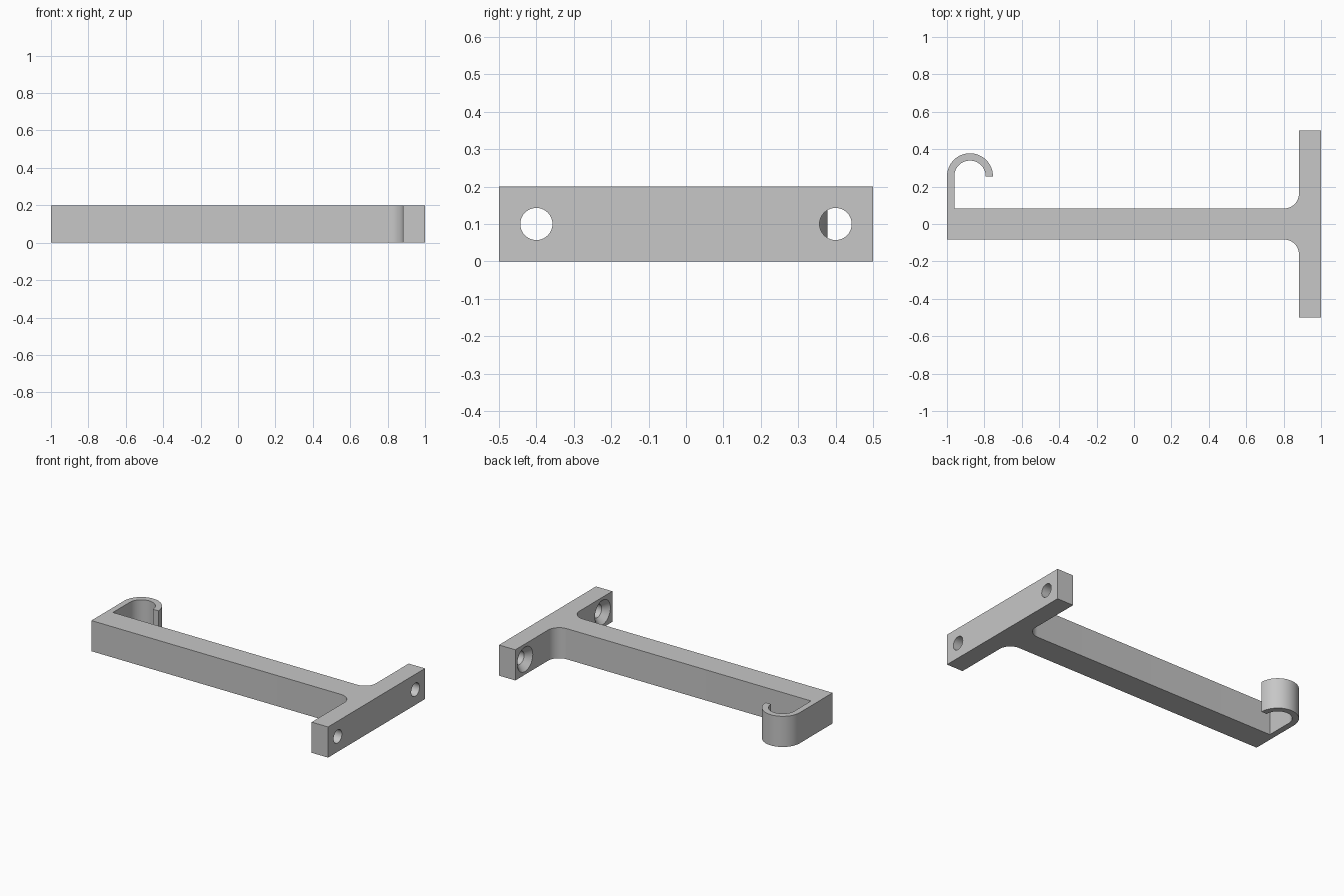
import bpy, bmesh
from math import cos, sin, radians, pi
from mathutils import Matrix

cube = bpy.data.objects.get("Cube")
if cube:
    bpy.data.objects.remove(cube, do_unlink=True)

HEIGHT = 0.2
ARM = 0.083                      # half width of the arm
PLATE_X, PLATE_Y = 0.882, 0.5    # inner face and half length of the wall plate
FILLET = 0.08
HOOK = (-0.877, 0.255)           # centre of the hook curl
HOOK_OUT, HOOK_IN = 0.123, 0.084

grey = bpy.data.materials.new("plain grey")
grey.use_nodes = True
grey.diffuse_color = (0.57, 0.57, 0.57, 1)
grey.node_tree.nodes["Principled BSDF"].inputs["Base Color"].default_value = (0.57, 0.57, 0.57, 1)


def arc(centre, radius, start, end, steps):
    angles = [radians(start + (end - start) * i / steps) for i in range(steps + 1)]
    return [(centre[0] + radius * cos(a), centre[1] + radius * sin(a)) for a in angles]


def make_object(name, bm):
    bmesh.ops.recalc_face_normals(bm, faces=bm.faces)
    mesh = bpy.data.meshes.new(name)
    bm.to_mesh(mesh)
    bm.free()
    mesh.materials.append(grey)
    obj = bpy.data.objects.new(name, mesh)
    bpy.context.collection.objects.link(obj)
    return obj


# Outline seen from above: arm, filleted wall plate, curled hook
fillet_x, fillet_y = PLATE_X - FILLET, ARM + FILLET
outline = [(-1, -ARM)]
outline += arc((fillet_x, -fillet_y), FILLET, 90, 0, 12)
outline += [(PLATE_X, -PLATE_Y), (1, -PLATE_Y), (1, PLATE_Y), (PLATE_X, PLATE_Y)]
outline += arc((fillet_x, fillet_y), FILLET, 0, -90, 12)
outline += [(HOOK[0] - HOOK_IN, ARM)]
outline += arc(HOOK, HOOK_IN, 180, 0, 32)
outline += arc(HOOK, HOOK_OUT, 0, 180, 32)

bm = bmesh.new()
base = bm.faces.new([bm.verts.new((x, y, 0)) for x, y in outline])
top = bmesh.ops.extrude_face_region(bm, geom=[base])["geom"]
bmesh.ops.translate(bm, vec=(0, 0, HEIGHT), verts=[v for v in top if isinstance(v, bmesh.types.BMVert)])
bracket = make_object("hook_bracket", bm)


# Countersunk screw holes: revolved cutters given as (x, radius) rings
def screw_cutter(y, sides=40):
    bm = bmesh.new()
    rings = []
    for x, r in [(PLATE_X - 0.01, 0.09), (PLATE_X + 0.037, 0.043), (1.05, 0.043)]:
        ring = [bm.verts.new((x, r * cos(2 * pi * i / sides), r * sin(2 * pi * i / sides)))
                for i in range(sides)]
        rings.append(ring)
    for a, b in zip(rings, rings[1:]):
        for i in range(sides):
            j = (i + 1) % sides
            bm.faces.new((a[i], a[j], b[j], b[i]))
    bm.faces.new(rings[0])
    bm.faces.new(rings[-1])
    bm.transform(Matrix.Translation((0, y, HEIGHT / 2)))
    cutter = make_object("screw_hole_cutter", bm)
    cutter.hide_render = True
    return cutter


bpy.context.view_layer.objects.active = bracket
bracket.select_set(True)
for y in (-0.4, 0.4):
    cutter = screw_cutter(y)
    cut = bracket.modifiers.new("screw hole", "BOOLEAN")
    cut.operation = "DIFFERENCE"
    cut.solver = "EXACT"
    cut.object = cutter
    bpy.ops.object.modifier_apply(modifier=cut.name)
    bpy.data.objects.remove(cutter, do_unlink=True)

bpy.ops.object.shade_smooth_by_angle(angle=radians(30))
